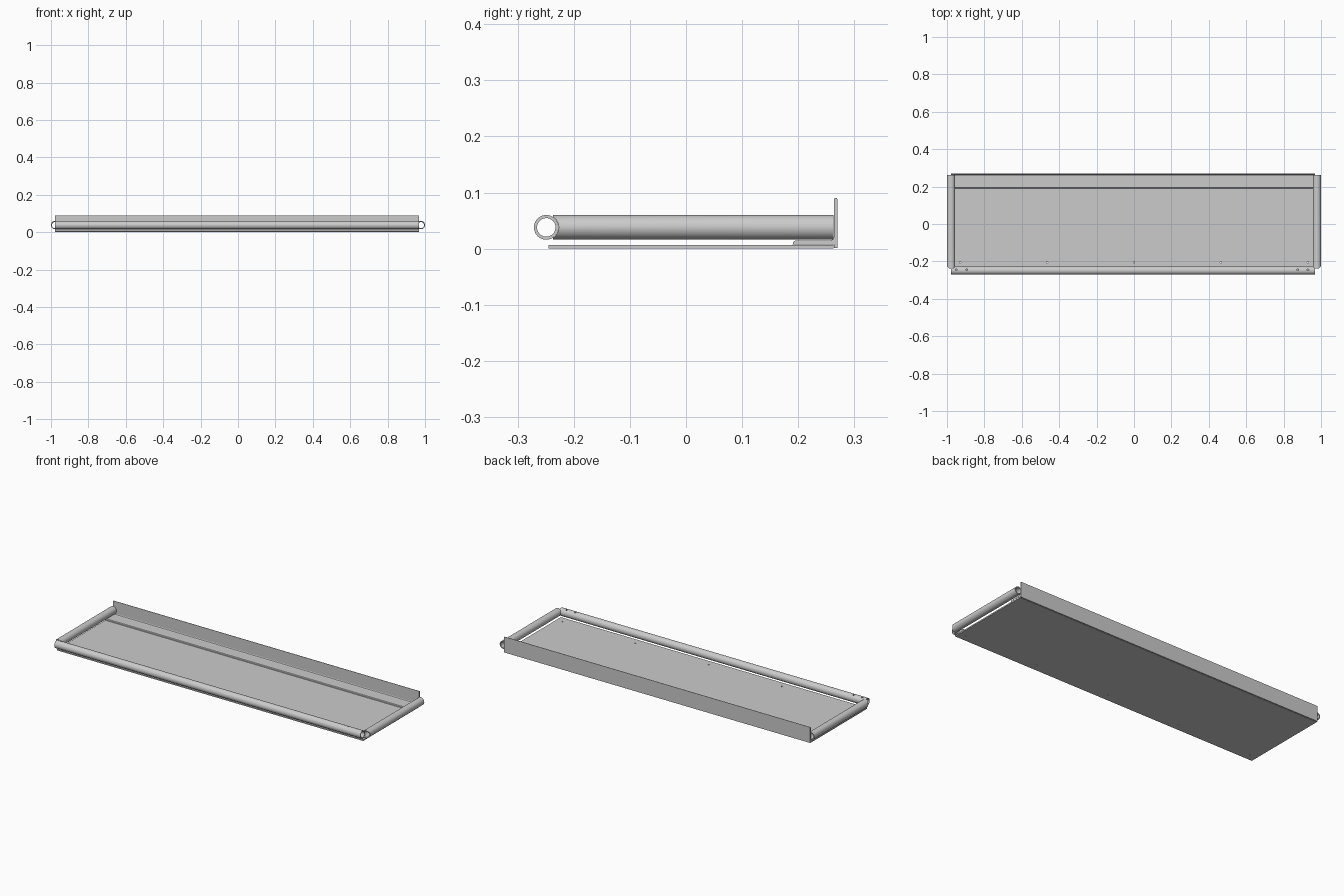
import bpy, bmesh
from math import cos, sin, pi
from mathutils import Matrix, Vector

if "Cube" in bpy.data.objects:
    bpy.data.objects.remove(bpy.data.objects["Cube"])

X0, X1 = -0.978, 0.967           # ends of plate, angle rail and front tube
R, RI, ZC = 0.022, 0.0165, 0.038  # tube outer / inner radius, axis height


def new_obj(name, bm):
    bmesh.ops.recalc_face_normals(bm, faces=bm.faces)
    me = bpy.data.meshes.new(name)
    bm.to_mesh(me)
    bm.free()
    ob = bpy.data.objects.new(name, me)
    bpy.context.collection.objects.link(ob)
    return ob


def smooth(ob):
    bpy.ops.object.select_all(action='DESELECT')
    ob.select_set(True)
    bpy.context.view_layer.objects.active = ob
    bpy.ops.object.shade_smooth_by_angle(angle=0.6)


def cut(ob, cutter):
    mod = ob.modifiers.new("cut", 'BOOLEAN')
    mod.operation, mod.solver, mod.object = 'DIFFERENCE', 'EXACT', cutter
    bpy.context.view_layer.objects.active = ob
    bpy.ops.object.modifier_apply(modifier=mod.name)
    bpy.data.objects.remove(cutter)


def rods(name, spans, radius, seg):
    """Solid cylinders between pairs of points."""
    bm = bmesh.new()
    for a, b in spans:
        a, b = Vector(a), Vector(b)
        rot = (b - a).to_track_quat('Z', 'Y').to_matrix().to_4x4()
        bmesh.ops.create_cone(bm, cap_ends=True, segments=seg, radius1=radius,
                              radius2=radius, depth=(b - a).length,
                              matrix=Matrix.Translation((a + b) / 2) @ rot)
    return new_obj(name, bm)


def tube(name, a, b, seg=48):
    """Hollow tube between two points."""
    a, b = Vector(a), Vector(b)
    rot = (b - a).to_track_quat('Z', 'Y')
    bm = bmesh.new()
    rings = []
    for end, r in ((a, RI), (a, R), (b, R), (b, RI)):
        rings.append([bm.verts.new(end + rot @ Vector((r * cos(2 * pi * i / seg),
                      r * sin(2 * pi * i / seg), 0))) for i in range(seg)])
    for k in range(4):
        p, q = rings[k], rings[(k + 1) % 4]
        for i in range(seg):
            j = (i + 1) % seg
            bm.faces.new((p[i], p[j], q[j], q[i]))
    return new_obj(name, bm)


def extrude_x(name, profile):
    """Extrude a y-z profile along the length."""
    bm = bmesh.new()
    f = bm.faces.new([bm.verts.new((X0, y, z)) for y, z in profile])
    ext = bmesh.ops.extrude_face_region(bm, geom=[f])["geom"]
    bmesh.ops.translate(bm, vec=(X1 - X0, 0, 0),
                        verts=[v for v in ext if isinstance(v, bmesh.types.BMVert)])
    return new_obj(name, bm)


# Flat base plate with a row of small holes along the front
plate = extrude_x("base_plate", [(-0.245, 0), (0.263, 0), (0.263, 0.007), (-0.245, 0.007)])
cut(plate, rods("plate_holes", [((x, -0.205, -0.02), (x, -0.205, 0.03))
                                for x in (-0.93, -0.465, 0, 0.465, 0.93)], 0.004, 16))

# Back angle rail: flange lying on the plate, upright leg behind
extrude_x("back_angle_rail", [(0.19, 0.0075), (0.2635, 0.0075), (0.2635, 0.001), (0.27, 0.001),
                              (0.27, 0.088), (0.269, 0.09), (0.265, 0.09), (0.264, 0.088),
                              (0.264, 0.021), (0.262, 0.017), (0.258, 0.015),
                              (0.195, 0.015), (0.191, 0.012)])

# Front tube with mounting holes near its ends
front = tube("front_tube", (X0, -0.249, ZC), (X1, -0.249, ZC))
cut(front, rods("tube_holes", [((x, -0.245, ZC), (x, -0.245, 0.08))
                               for x in (-0.95, -0.895, 0.875, 0.93)], 0.005, 16))
smooth(front)

# Side tubes, coped at the front to fit against the front tube
for name, s in (("left_side_tube", -1), ("right_side_tube", 1)):
    side = tube(name, (s * 0.978, -0.237, ZC), (s * 0.978, 0.263, ZC))
    cut(side, rods("cope", [((-1.1, -0.249, ZC), (1.1, -0.249, ZC))], R + 0.0003, 48))
    smooth(side)
